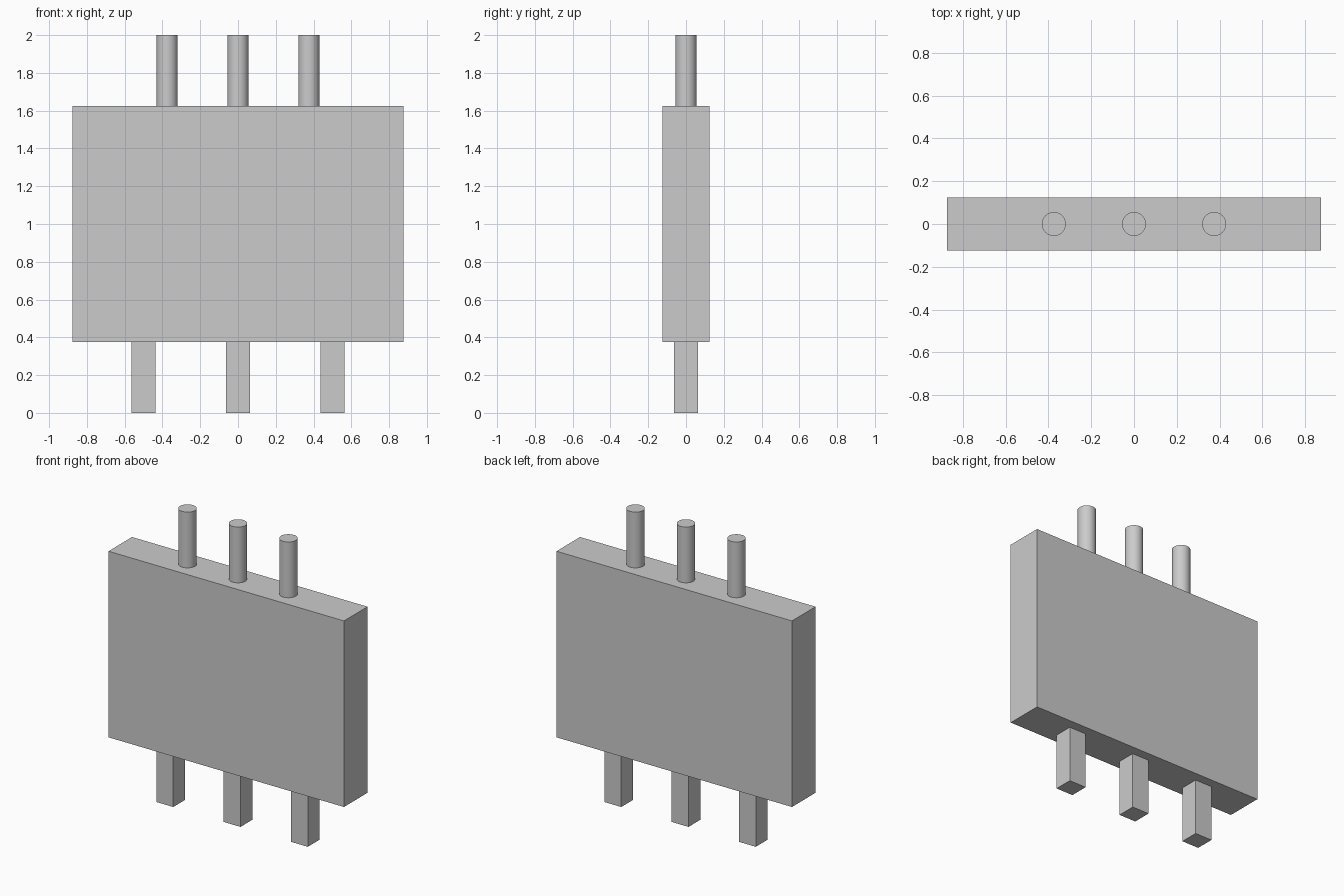
import bpy

default_cube = bpy.data.objects.get("Cube")
if default_cube:
    bpy.data.objects.remove(default_cube, do_unlink=True)

# Single plain grey
GREY = (0.6, 0.6, 0.6, 1.0)
grey = bpy.data.materials.new("light_grey")
grey.use_nodes = True
grey.diffuse_color = GREY
grey.node_tree.nodes["Principled BSDF"].inputs["Base Color"].default_value = GREY


def finish(name):
    obj = bpy.context.object
    obj.name = name
    obj.data.materials.append(grey)
    return obj


def box(name, center, size):
    bpy.ops.mesh.primitive_cube_add(size=1, location=center)
    obj = finish(name)
    obj.scale = size
    bpy.ops.object.transform_apply(location=False, rotation=False, scale=True)
    return obj


def pin(name, x, bottom, top, radius):
    bpy.ops.mesh.primitive_cylinder_add(
        vertices=48, radius=radius, depth=top - bottom,
        location=(x, 0, (bottom + top) / 2))
    bpy.ops.object.shade_smooth_by_angle()
    return finish(name)


BODY_BOTTOM, BODY_TOP, TOP = 0.375, 1.625, 2.0

# Flat slab body
box("body", (0, 0, (BODY_BOTTOM + BODY_TOP) / 2),
    (1.75, 0.25, BODY_TOP - BODY_BOTTOM))

# Square legs below and round pins above
for side, label in ((-1, "right"), (0, "middle"), (1, "left")):
    box(label + "_leg", (side * 0.5, 0, BODY_BOTTOM / 2),
        (0.125, 0.125, BODY_BOTTOM))
    pin(label + "_pin", side * 0.375, BODY_TOP, TOP, 0.056)
